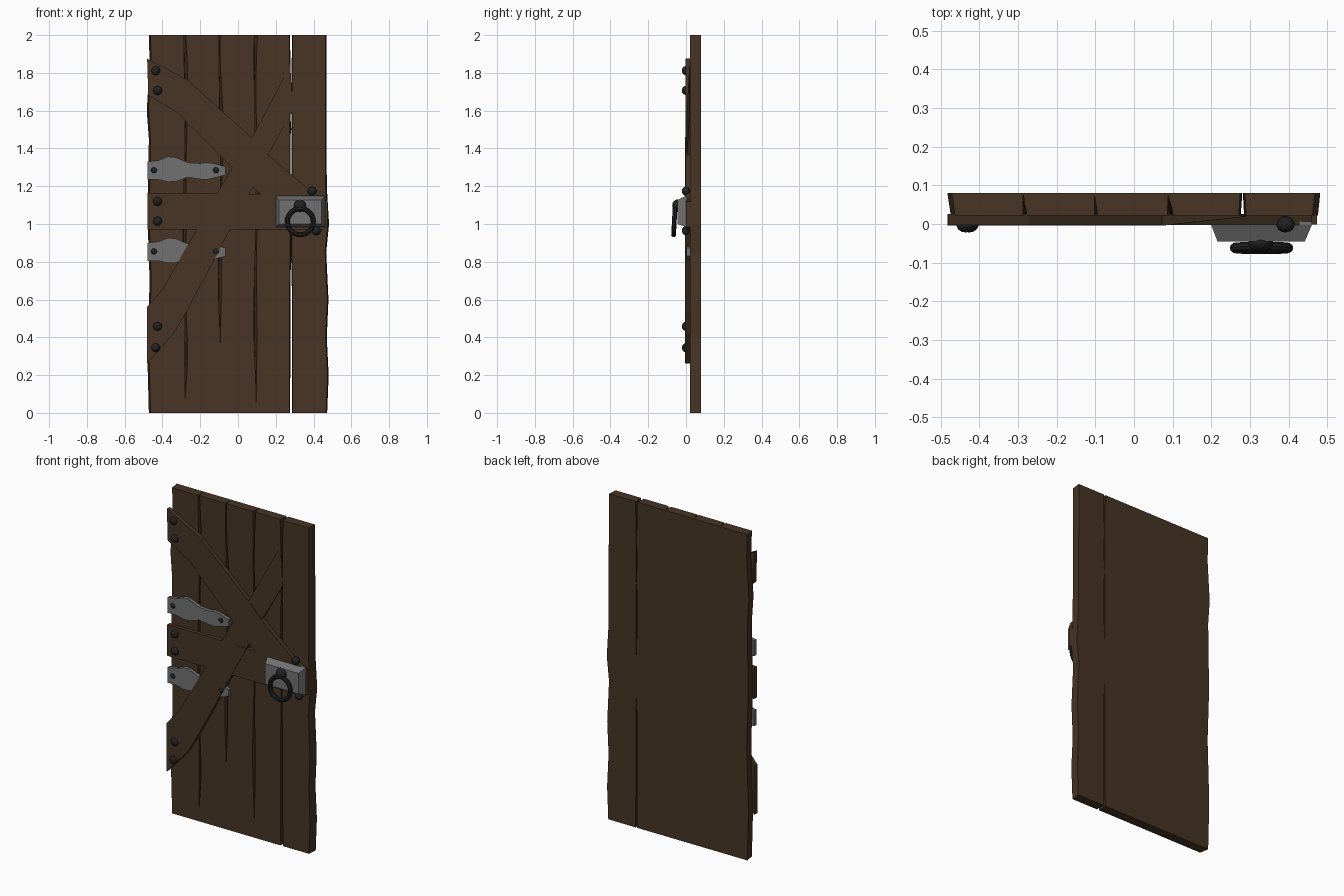
import bpy, bmesh, math
from mathutils import Vector

if "Cube" in bpy.data.objects:
    bpy.data.objects.remove(bpy.data.objects["Cube"])

FRONT, BACK = 0.022, 0.08      # front and back planes of the boards


def material(name, col):
    m = bpy.data.materials.new(name)
    m.diffuse_color = (*col, 1)
    m.use_nodes = True
    m.node_tree.nodes["Principled BSDF"].inputs["Base Color"].default_value = m.diffuse_color
    return m


WOOD = material("dark_wood", (0.063, 0.035, 0.018))
STEEL = material("grey_metal", (0.165, 0.165, 0.165))
IRON = material("black_iron", (0.016, 0.016, 0.016))


def add_mesh(name, verts, faces, mat):
    me = bpy.data.meshes.new(name)
    me.from_pydata(verts, [], faces)
    bm = bmesh.new()
    bm.from_mesh(me)
    bmesh.ops.remove_doubles(bm, verts=bm.verts, dist=1e-5)
    bmesh.ops.recalc_face_normals(bm, faces=bm.faces)
    bm.to_mesh(me)
    bm.free()
    me.materials.append(mat)
    ob = bpy.data.objects.new(name, me)
    bpy.context.collection.objects.link(ob)
    return ob


def loft(name, rings, mat):
    """Skin a stack of equal closed rings and cap both ends."""
    n = len(rings[0])
    verts = [p for r in rings for p in r]
    faces = [(k * n + i, k * n + (i + 1) % n, (k + 1) * n + (i + 1) % n, (k + 1) * n + i)
             for k in range(len(rings) - 1) for i in range(n)]
    faces += [tuple(range(n)), tuple(range((len(rings) - 1) * n, len(rings) * n))]
    return add_mesh(name, verts, faces, mat)


def prism(name, outline, front, back, mat):
    """Extrude an x-z outline; front is a function of x."""
    return loft(name, [[(x, front(x), z) for x, z in outline],
                       [(x, back, z) for x, z in outline]], mat)


def lerp(table, z):
    for (a, va), (b, vb) in zip(table, table[1:]):
        if z <= b:
            return va + (vb - va) * (z - a) / (b - a)
    return table[-1][1]


# Uneven outer edges and the split beside the last board
LEFT = [(0, -.472), (.3, -.480), (.7, -.468), (1.0, -.478), (1.2, -.476),
        (1.45, -.472), (1.6, -.483), (1.85, -.468), (2, -.472)]
RIGHT = [(0, .472), (.2, .480), (.4, .470), (.6, .479), (.85, .467),
         (1.0, .482), (1.2, .470), (2, .468)]
SPLIT = [(0, .005), (.3, .004), (.65, .004), (.8, .0008), (1.05, .0008),
         (1.2, .003), (1.45, .003), (1.5, .0008), (1.6, .003), (1.8, .002), (2, .006)]
GROOVES = [(-.282, .08), (-.095, .35), (.093, .07)]   # x, lower end
LEVELS = [i * 0.05 for i in range(41)]


def groove(i, z):
    x, end = GROOVES[i]
    w = (.009 + .004 * math.sin(8 * z + 2 * i)) * max(0, min(1, (z - end) / .25))
    return x + .005 * math.sin(5 * z + i), w


# Main panel: four boards joined at the back, with V grooves in front
rings = []
for z in LEVELS:
    xl, g = lerp(LEFT, z), lerp(SPLIT, z)
    ring = [(xl, BACK, z), (.281 - g, BACK, z), (.277 - g, FRONT, z)]
    for i in (2, 1, 0):
        c, w = groove(i, z)
        ring += [(c + w + .0002, FRONT, z),
                 (c - .002, FRONT + .0003 + .052 * min(1, w / .006), z),
                 (c - .3 * w - .0002, FRONT, z)]
    ring.append((xl + .009, FRONT, z))
    rings.append(ring)
loft("main_boards", rings, WOOD)

# Separate last board
rings = []
for z in LEVELS:
    xr, g = lerp(RIGHT, z), lerp(SPLIT, z)
    rings.append([(.281 + g, BACK, z), (xr, BACK, z), (xr - .006, FRONT, z),
                  (.284 + g, FRONT, z)])
loft("latch_side_board", rings, WOOD)

# Cross rail and the two diagonal braces
prism("middle_rail", [(-.48, .972), (.45, .97), (.473, .985), (.473, 1.12), (.3, 1.155),
                      (-.2, 1.165), (-.48, 1.163)], lambda x: -.001, FRONT + .004, WOOD)
prism("falling_brace", [(-.481, 1.875), (-.27, 1.765), (.07, 1.46), (.16, 1.365),
                        (.39, 1.17), (.46, 1.13), (.46, 1.0), (.3, 1.01), (.07, 1.2),
                        (-.04, 1.305), (-.33, 1.595), (-.475, 1.68)],
      lambda x: -.003, FRONT + .004, WOOD)
rise_top = [(-.482, .56), (-.4, .655), (-.04, 1.285), (.075, 1.46), (.277, 1.84)]
rise_low = [(-.482, .262), (-.34, .42), (-.27, .54), (.075, 1.19), (.165, 1.375), (.29, 1.6)]
prism("rising_brace", rise_top + rise_low[::-1],
      lambda x: -.004 if x < .08 else -.004 + .022 * (x - .08) / .2, FRONT + .004, WOOD)

# Strap hinges
STRAP = [(-.48, .045, -.05), (-.42, .052, -.05), (-.37, .072, -.062), (-.33, .068, -.06),
         (-.265, .040, -.038), (-.2, .036, -.048), (-.165, .042, -.050), (-.12, .034, -.040),
         (-.065, .018, -.025)]


def bolt(name, x, y, z, r, depth):
    bpy.ops.mesh.primitive_uv_sphere_add(segments=14, ring_count=8, radius=r, location=(x, y, z))
    ob = bpy.context.object
    ob.name = name
    ob.scale = (1, depth / r, 1)
    ob.data.materials.append(IRON)
    bpy.ops.object.shade_smooth_by_angle()


for label, z in (("upper", 1.285), ("lower", .855)):
    outline = [(x, z + a) for x, a, b in STRAP] + [(x, z + b) for x, a, b in STRAP[::-1]]
    prism(label + "_hinge", outline, lambda x: .002, FRONT + .003, STEEL)
    for x in (-.445, -.117):
        bolt(label + "_hinge_bolt", x, .003, z, .016, .007)

# Large bolts on the braces
for x, z in ((-.436, 1.812), (-.426, 1.707), (-.426, 1.12), (-.426, 1.015),
             (-.426, .458), (-.436, .345), (.392, 1.174), (.415, .965)):
    bolt("brace_bolt", x, -.001, z, .024, .021)

# Lock plate: tapered block with a sloping top
loft("lock_plate", [
    [(.2, .006, .985), (.46, .006, .985), (.46, .006, 1.148), (.2, .006, 1.148)],
    [(.2, -.003, .985), (.46, -.003, .985), (.46, -.003, 1.148), (.2, -.003, 1.148)],
    [(.216, -.045, 1.0), (.442, -.045, 1.0), (.442, -.045, 1.127), (.216, -.045, 1.127)]], STEEL)

# Ring pull and its boss
bolt("ring_boss", .328, -.047, 1.097, .033, .026)
bpy.ops.mesh.primitive_torus_add(major_segments=28, minor_segments=10, major_radius=.069,
                                 minor_radius=.013, location=(.33, -.062, 1.012),
                                 rotation=(math.radians(87), 0, 0))
ring = bpy.context.object
ring.name = "ring_pull"
ring.data.materials.append(IRON)
bpy.ops.object.shade_smooth_by_angle()
